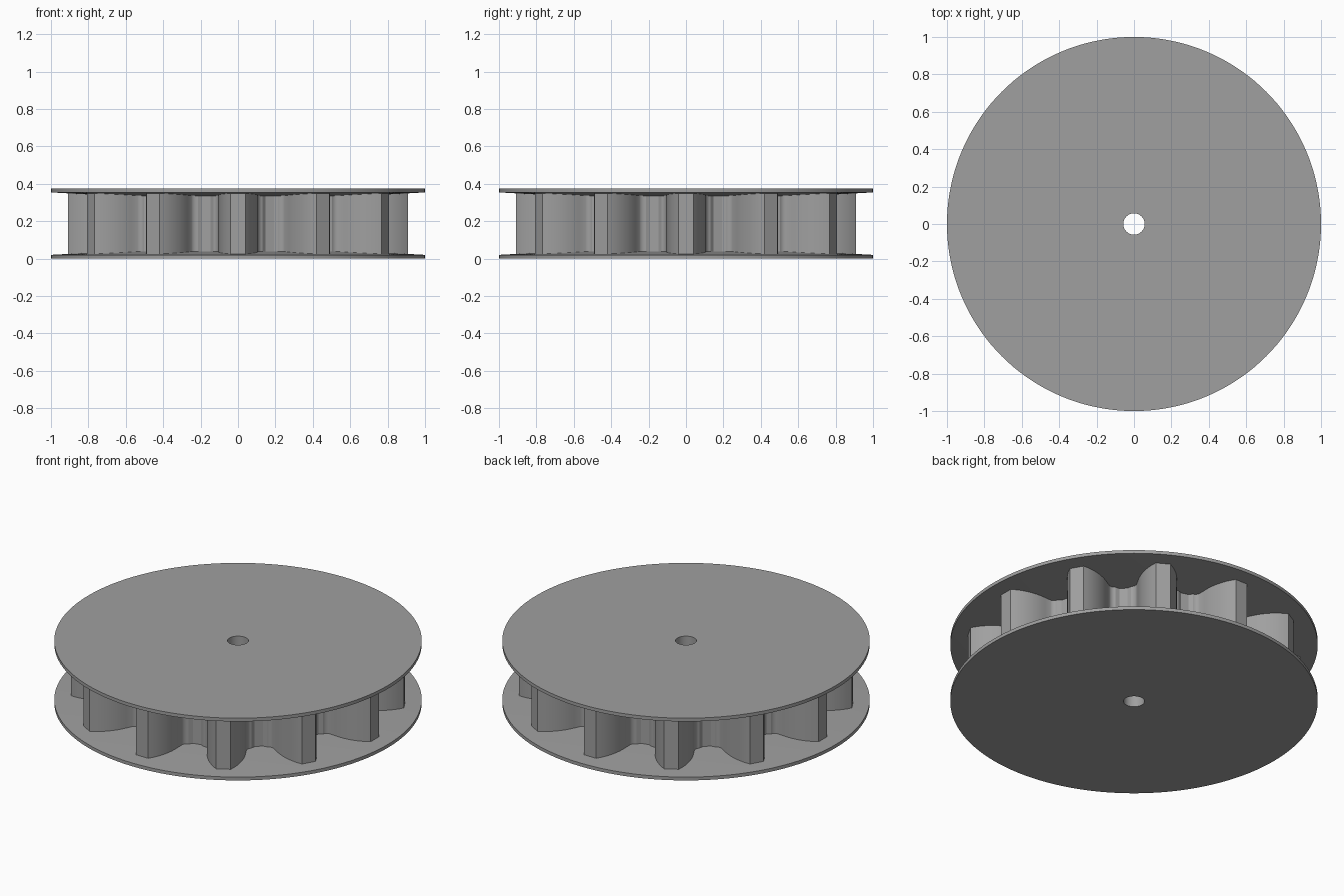
import bpy, bmesh, math

if "Cube" in bpy.data.objects:
    bpy.data.objects.remove(bpy.data.objects["Cube"])

HEIGHT, BORE, TEETH = 0.374, 0.057, 12

grey = bpy.data.materials.new("mid grey")
grey.diffuse_color = (0.35, 0.35, 0.35, 1)
grey.use_nodes = True
grey.node_tree.nodes["Principled BSDF"].inputs["Base Color"].default_value = grey.diffuse_color


def flange_depth(r):
    """Flange thickness: thin at the rim, thicker towards the hub."""
    return 0.02 + 0.055 * (1 - max(r, 0.6))


def finish(name, bm):
    bmesh.ops.recalc_face_normals(bm, faces=bm.faces)
    mesh = bpy.data.meshes.new(name)
    bm.to_mesh(mesh)
    bm.free()
    mesh.materials.append(grey)
    obj = bpy.data.objects.new(name, mesh)
    bpy.context.collection.objects.link(obj)
    bpy.ops.object.select_all(action='DESELECT')
    obj.select_set(True)
    bpy.context.view_layer.objects.active = obj
    bpy.ops.object.shade_smooth_by_angle(angle=math.radians(25))


def skin(bm, rings):
    """Join closed rings of equal length, the last one back to the first."""
    loops = [[bm.verts.new(p) for p in ring] for ring in rings]
    n = len(loops[0])
    for k, a in enumerate(loops):
        b = loops[(k + 1) % len(loops)]
        for i in range(n):
            j = (i + 1) % n
            bm.faces.new((a[i], a[j], b[j], b[i]))


def circle(r, z, n=144):
    return [(r * math.cos(2 * math.pi * i / n), r * math.sin(2 * math.pi * i / n), z)
            for i in range(n)]


# Flanges: bored discs with a slightly conical inner face
for name, flip in (("bottom_flange", False), ("top_flange", True)):
    section = [(BORE, 0), (1, 0), (1, flange_depth(1)),
               (0.6, flange_depth(0.6)), (BORE, flange_depth(0.6))]
    bm = bmesh.new()
    skin(bm, [circle(r, HEIGHT - z if flip else z) for r, z in section])
    finish(name, bm)

# Half tooth outline (sideways, outwards): flat tip, convex flank, small root fillet
half = [(0.04, 0.91)]
R, base_w, base_r = 0.31, 0.105, 0.72
sweep = math.asin((0.91 - base_r) / R)
for i in range(1, 9):
    a = sweep * (1 - i / 8)
    half.append((base_w - R + R * math.cos(a), base_r + R * math.sin(a)))
fillet = 0.035
for i in range(1, 7):
    a = math.radians(75) * i / 6
    half.append((base_w + fillet - fillet * math.cos(a), 0.69 - fillet * math.sin(a)))
polar = [(math.atan2(w, r), math.hypot(w, r)) for w, r in half]
polar.append((math.radians(13), 0.654))
tooth = [(-a, r) for a, r in reversed(polar)] + polar

# Toothed drum between the flanges, bored through
outline = [(r, a + k * 2 * math.pi / TEETH) for k in range(TEETH) for a, r in tooth]


def outer(top):
    pts = []
    for r, a in outline:
        z = flange_depth(r) - 0.004
        pts.append((r * math.cos(a), r * math.sin(a), HEIGHT - z if top else z))
    return pts


def inner(top):
    z = flange_depth(0.6) - 0.004
    return [(BORE * math.cos(a), BORE * math.sin(a), HEIGHT - z if top else z)
            for r, a in outline]


bm = bmesh.new()
skin(bm, [inner(False), outer(False), outer(True), inner(True)])
finish("toothed_drum", bm)
